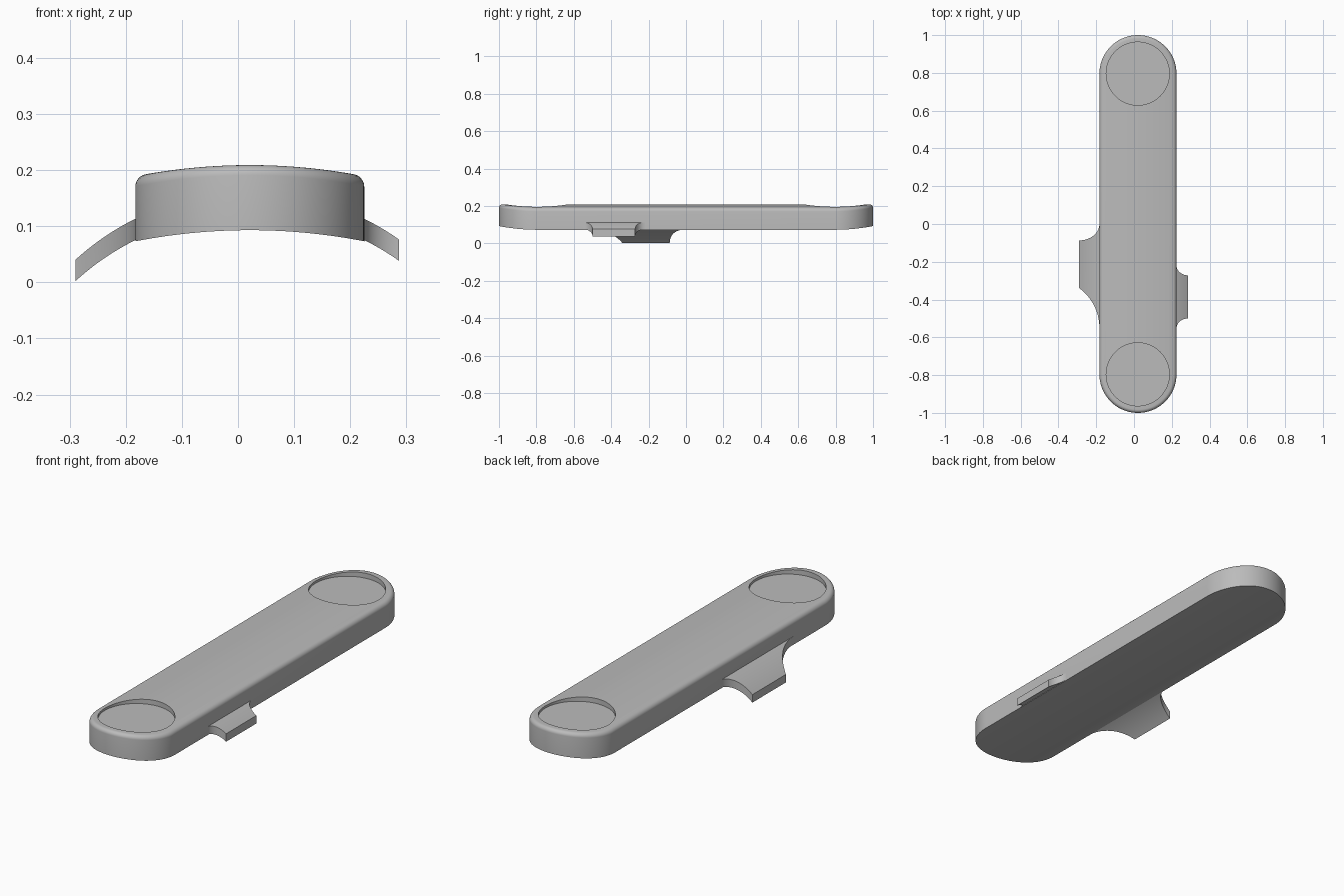
import bpy, bmesh
from math import cos, sin, pi, sqrt

if "Cube" in bpy.data.objects:
    bpy.data.objects.remove(bpy.data.objects["Cube"], do_unlink=True)

CX = 0.021        # body centre line in x
RADIUS = 0.204    # half width of the body
REACH = 0.796     # y of the end-arc centres
FILLET = 0.018
SEGS = 48

grey = bpy.data.materials.new("plain_grey")
grey.use_nodes = True
colour = (0.5, 0.5, 0.5, 1)
grey.diffuse_color = colour
grey.node_tree.nodes["Principled BSDF"].inputs["Base Color"].default_value = colour


def make_object(name, bm):
    bmesh.ops.recalc_face_normals(bm, faces=bm.faces)
    mesh = bpy.data.meshes.new(name)
    bm.to_mesh(mesh)
    bm.free()
    obj = bpy.data.objects.new(name, mesh)
    bpy.context.collection.objects.link(obj)
    mesh.materials.append(grey)
    return obj


def activate(obj):
    bpy.ops.object.select_all(action="DESELECT")
    obj.select_set(True)
    bpy.context.view_layer.objects.active = obj


def crown(height, d):
    """Gently arched height at distance d from the centre line."""
    return height - d * d / 2.1


def bridge(bm, a, b):
    for i in range(len(a)):
        j = (i + 1) % len(a)
        bm.faces.new((a[i], a[j], b[j], b[i]))


# Body: rounded-end bar with arched top and underside
bm = bmesh.new()


def ring(inset, height):
    r = RADIUS - inset
    angles = [pi * i / SEGS for i in range(SEGS + 1)]
    pts = [(r * cos(a), REACH + r * sin(a)) for a in angles]
    pts += [(d, -y) for d, y in reversed(pts)]
    return [bm.verts.new((CX + d, y, crown(height, d))) for d, y in pts]


def cap(loop):
    """Close a ring with long strips running front to back."""
    n = len(loop)
    for i in range(SEGS):
        bm.faces.new((loop[i], loop[i + 1], loop[n - 2 - i], loop[n - 1 - i]))


rings = [ring(0, 0.093)]
for k in range(7):
    a = k / 6 * pi / 2
    rings.append(ring(FILLET * (1 - cos(a)), 0.209 - FILLET * (1 - sin(a))))
for lower, upper in zip(rings, rings[1:]):
    bridge(bm, lower, upper)
cap(rings[0])
cap(rings[-1])
body = make_object("body", bm)

# Round flat-bottomed pockets at both ends
for side, label in ((-1, "front"), (1, "back")):
    bm = bmesh.new()
    bmesh.ops.create_cone(bm, cap_ends=True, segments=96, radius1=0.167,
                          radius2=0.167, depth=0.2)
    bmesh.ops.translate(bm, verts=bm.verts, vec=(CX - 0.001, side * 0.796, 0.285))
    cutter = make_object(label + "_pocket_cutter", bm)
    cutter.hide_render = True
    mod = body.modifiers.new(label + "_pocket", "BOOLEAN")
    mod.operation = "DIFFERENCE"
    mod.solver = "EXACT"
    mod.object = cutter
    activate(body)
    bpy.ops.object.modifier_apply(modifier=mod.name)
    bpy.data.objects.remove(cutter, do_unlink=True)


# Side tabs: curved plates flaring into the body
def tab(name, side, width, front, back):
    """front and back are (y at body, flare reach, flare length)."""
    bm = bmesh.new()
    steps = 16
    offsets = [-0.02] + [width * (1 - cos(pi / 2 * i / steps)) for i in range(steps + 1)]
    sections = []
    for u in offsets:
        d = RADIUS + u
        z = sqrt(0.46 ** 2 - d * d) - 0.299
        ys = []
        for (y, reach, length), way in ((front, 1), (back, -1)):
            t = 1 - max(u, 0) / reach
            ys.append(y + way * length * sqrt(max(0, 1 - t * t)))
        x = CX + side * d
        corners = ((ys[0], z), (ys[1], z), (ys[1], z - 0.038), (ys[0], z - 0.038))
        sections.append([bm.verts.new((x, y, h)) for y, h in corners])
    for a, b in zip(sections, sections[1:]):
        bridge(bm, a, b)
    bm.faces.new(sections[0])
    bm.faces.new(sections[-1])
    return make_object(name, bm)


right_tab = tab("right_tab", -1, 0.107, (-0.55, 0.26, 0.26), (0.0, 0.107, 0.087))
left_tab = tab("left_tab", 1, 0.062, (-0.553, 0.062, 0.053), (-0.22, 0.062, 0.052))

for obj in (body, right_tab, left_tab):
    activate(obj)
    bpy.ops.object.shade_smooth_by_angle(angle=pi / 6)
